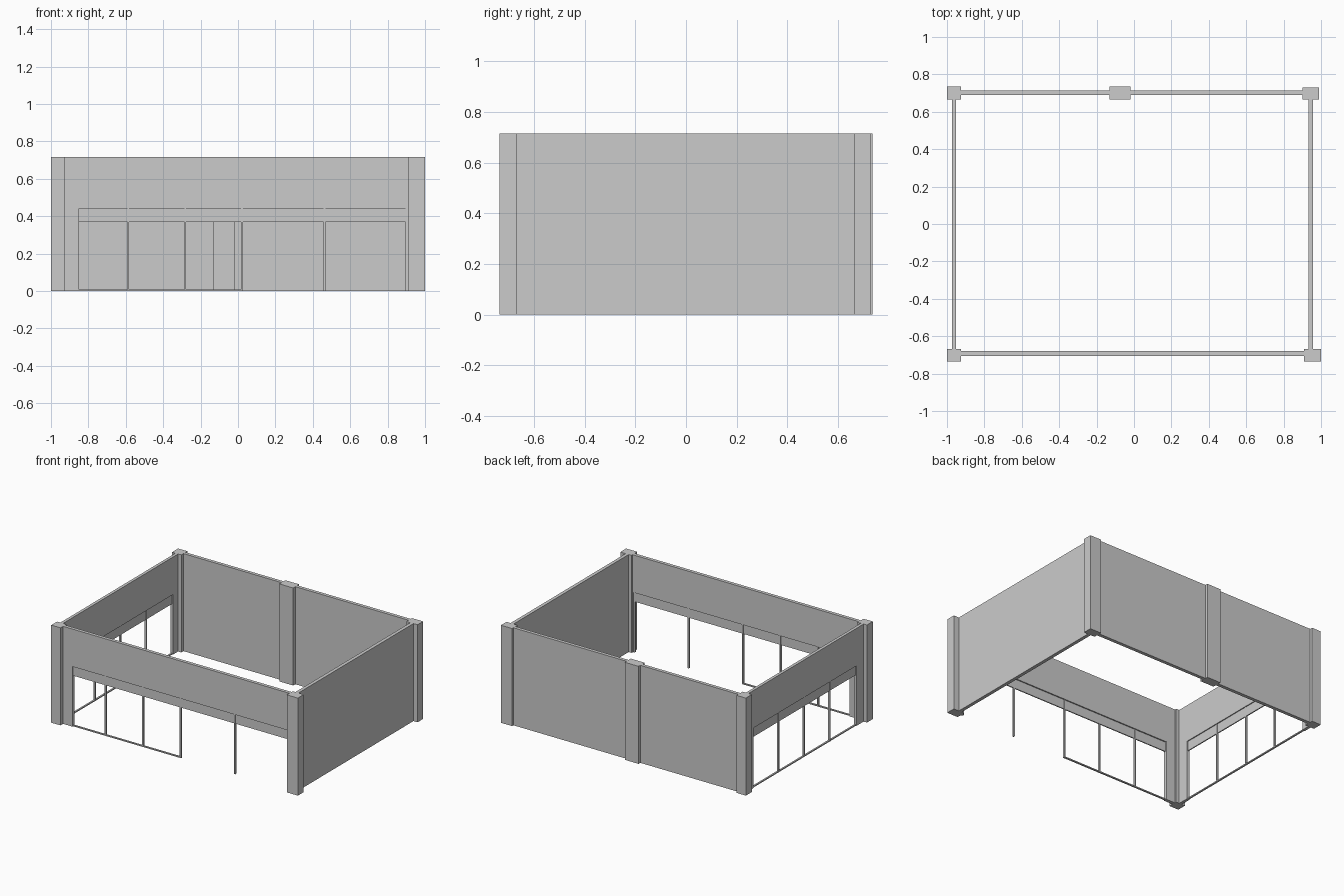
import bpy, bmesh

if "Cube" in bpy.data.objects:
    bpy.data.objects.remove(bpy.data.objects["Cube"])

H = 0.715        # wall height
WALL_OPEN = 0.44 # underside of wall above openings
HEAD = 0.37      # underside of header panel
BAR = 0.010      # mullion width


def make(name, bm):
    bmesh.ops.recalc_face_normals(bm, faces=bm.faces)
    me = bpy.data.meshes.new(name)
    bm.to_mesh(me)
    bm.free()
    ob = bpy.data.objects.new(name, me)
    bpy.context.collection.objects.link(ob)
    return ob


def box(name, x0, x1, y0, y1, z0=0.0, z1=H):
    bm = bmesh.new()
    bmesh.ops.create_cube(bm, size=1)
    for v in bm.verts:
        v.co = (x0 if v.co.x < 0 else x1, y0 if v.co.y < 0 else y1, z0 if v.co.z < 0 else z1)
    return make(name, bm)


def run_box(name, axis, u0, u1, d0, d1, z0, z1):
    """Box running along the wall axis: u along the wall, d through it."""
    if axis == 'x':
        return box(name, u0, u1, d0, d1, z0, z1)
    return box(name, d0, d1, u0, u1, z0, z1)


def opening_wall(name, axis, u0, u1, d0, d1, a, b):
    """Wall with a ground-level opening from a to b: an extruded arch profile."""
    outline = [(u0, 0), (a, 0), (a, WALL_OPEN), (b, WALL_OPEN), (b, 0), (u1, 0), (u1, H), (u0, H)]
    bm = bmesh.new()
    vs = [bm.verts.new((u, d0, z) if axis == 'x' else (d0, u, z)) for u, z in outline]
    face = bm.faces.new(vs)
    ext = bmesh.ops.extrude_face_region(bm, geom=[face])
    for v in ext['geom']:
        if isinstance(v, bmesh.types.BMVert):
            v.co[1 if axis == 'x' else 0] = d1
    return make(name, bm)


def glazing(name, axis, a, b, mid, bars, rail_end):
    """Header panel, upright bars and bottom rail inside an opening."""
    run_box(name + "_header", axis, a, b, mid - 0.004, mid + 0.004, HEAD, WALL_OPEN)
    for i, u in enumerate(bars):
        run_box(f"{name}_bar_{i + 1}", axis, u - BAR / 2, u + BAR / 2,
                mid - 0.007, mid + 0.007, 0, WALL_OPEN)
    run_box(name + "_bottom_rail", axis, a, rail_end, mid - 0.006, mid + 0.006, 0, 0.008)


# pillars
box("pillar_front_left", -1.0, -0.925, -0.735, -0.667)
box("pillar_front_right", 0.91, 1.0, -0.735, -0.667)
box("pillar_back_left", -1.0, -0.925, 0.665, 0.735)
box("pillar_back_right", 0.90, 0.99, 0.665, 0.73)
box("pillar_back_middle", -0.13, -0.018, 0.665, 0.735)

# solid walls
box("wall_back_left", -0.925, -0.13, 0.69, 0.715)
box("wall_back_right", -0.018, 0.90, 0.69, 0.715)
box("wall_right", 0.932, 0.957, -0.667, 0.665)

# front shop window with a doorway on the right
opening_wall("wall_front", 'x', -0.925, 0.91, -0.705, -0.68, -0.85, 0.905)
glazing("front_window", 'x', -0.85, 0.905, -0.6925,
        [-0.587, -0.282, 0.022, 0.462, 0.90], 0.022)

# left side window
opening_wall("wall_left", 'y', -0.667, 0.665, -0.973, -0.951, -0.585, 0.605)
glazing("left_window", 'y', -0.585, 0.605, -0.962,
        [-0.287, 0.010, 0.307], 0.605)
